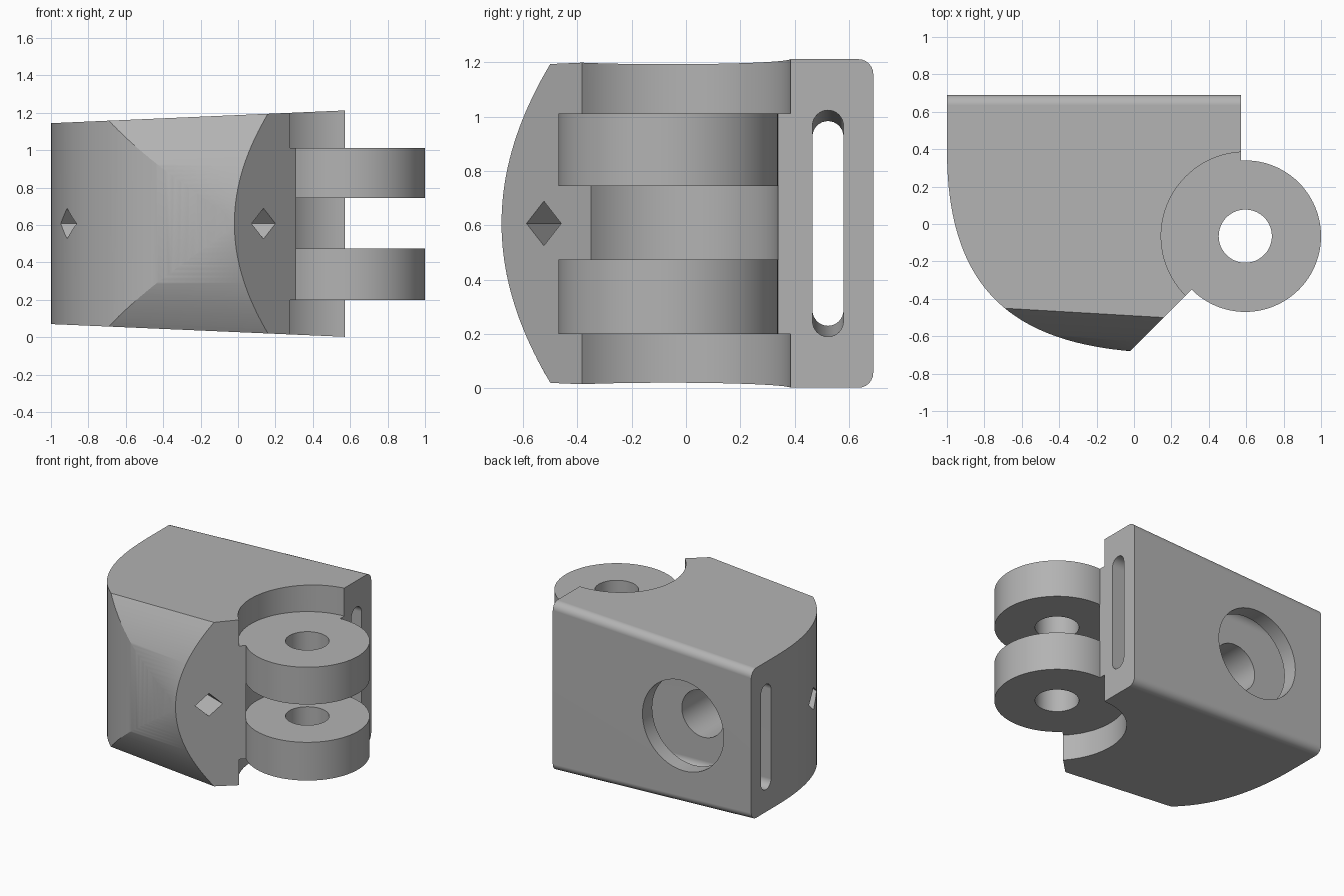
import bpy, bmesh
from math import sin, cos, pi
from mathutils import Vector
from mathutils.geometry import interpolate_bezier

cube = bpy.data.objects.get("Cube")
if cube:
    bpy.data.objects.remove(cube)

grey = bpy.data.materials.new("light grey")
grey.use_nodes = True
grey.diffuse_color = (0.45, 0.45, 0.45, 1)
grey.node_tree.nodes["Principled BSDF"].inputs["Base Color"].default_value = grey.diffuse_color

MID = 0.607          # height of the symmetry plane
BACK = 0.69
PIN = Vector((0.595, -0.065, 0))


def half_height(x):
    return 0.537 + 0.0433 * (x + 1)


def loft(name, start, end, bevel=None):
    """Closed solid between two matching loops of points."""
    bm = bmesh.new()
    a, b = [[bm.verts.new(p) for p in loop] for loop in (start, end)]
    n = len(a)
    bm.faces.new(a)
    bm.faces.new(b)
    for i in range(n):
        j = (i + 1) % n
        bm.faces.new((a[i], a[j], b[j], b[i]))
    if bevel:
        edges = [e for e in bm.edges if bevel(*e.verts)]
        bmesh.ops.bevel(bm, geom=edges, offset=0.055, segments=6, profile=0.5, affect='EDGES')
    bmesh.ops.recalc_face_normals(bm, faces=bm.faces)
    mesh = bpy.data.meshes.new(name)
    bm.to_mesh(mesh)
    bm.free()
    mesh.materials.append(grey)
    obj = bpy.data.objects.new(name, mesh)
    bpy.context.collection.objects.link(obj)
    return obj


def activate(obj):
    bpy.ops.object.select_all(action='DESELECT')
    obj.select_set(True)
    bpy.context.view_layer.objects.active = obj


def combine(obj, tool, operation='DIFFERENCE'):
    activate(obj)
    mod = obj.modifiers.new("cut", 'BOOLEAN')
    mod.object, mod.operation, mod.solver = tool, operation, 'EXACT'
    bpy.ops.object.modifier_apply(modifier=mod.name)
    bpy.data.objects.remove(tool)


def circle(centre, radius, u, v, count=96):
    return [Vector(centre) + radius * (cos(2 * pi * i / count) * Vector(u)
            + sin(2 * pi * i / count) * Vector(v)) for i in range(count)]


def upright_cylinder(name, radius, z0, z1):
    loops = [circle(PIN + Vector((0, 0, z)), radius, (1, 0, 0), (0, 1, 0)) for z in (z0, z1)]
    return loft(name, *loops)


def back_bore(name, radius, y0, y1):
    loops = [circle((-0.46, y, MID), radius, (1, 0, 0), (0, 0, 1), 64) for y in (y0, y1)]
    return loft(name, *loops)


# Body: plan outline with a curved front left side, tapering in height
curve = interpolate_bezier(Vector((-1, 0.40, 0)), Vector((-1, -0.30, 0)),
                           Vector((-0.70, -0.62, 0)), Vector((-0.02, -0.68, 0)), 40)
plan = [(-1, BACK)] + [(p.x, p.y) for p in curve] + [(0.573, -0.087), (0.573, BACK)]
body = loft("body",
            [(x, y, MID - half_height(x)) for x, y in plan],
            [(x, y, MID + half_height(x)) for x, y in plan],
            lambda p, q: min(p.co.y, q.co.y) > BACK - 0.01 and abs(p.co.x - q.co.x) > 1)


# Barrel shape that rounds the front face from top to bottom
def barrel_section(x):
    edge, h = -0.45 - 0.058 * (x + 0.7), half_height(x)
    steps = [1.15 * (i / 24 - 1) for i in range(49)]
    arc = [(x, edge - 0.19 * (1 - s * s), MID + s * h) for s in steps]
    return arc + [(x, 1.2, MID + 1.15 * h), (x, 1.2, MID - 1.15 * h)]


combine(body, loft("barrel", barrel_section(-1.2), barrel_section(0.8)), 'INTERSECT')

# Hinge pocket: tight around the rings, wider above and below them
combine(body, upright_cylinder("hinge_cut", 0.404, -0.2, 1.5))
combine(body, upright_cylinder("lower_pocket", 0.45, -0.2, 0.2))
combine(body, upright_cylinder("upper_pocket", 0.45, 1.012, 1.5))


# Strap slot running side to side, narrowing toward the right
def slot_section(x):
    reach, r = 0.375 + 0.0255 * (x + 1) - 0.055, 0.057
    points = []
    for i in range(34):
        side = 1 if i < 17 else -1
        a = pi * ((i % 17) / 16) + (0 if side == 1 else pi)
        points.append((x, 0.523 + r * cos(a), MID + side * reach + r * sin(a)))
    return points


combine(body, loft("slot_cut", slot_section(-1.1), slot_section(0.7)))

# Stepped bore in the back
combine(body, back_bore("wide_bore", 0.322, 0.8, 0.50))
combine(body, back_bore("narrow_bore", 0.167, 0.55, -0.1))

# Diamond tunnel through the front
start, end = Vector((0.14, -0.525, MID)), Vector((-0.91, -0.14, MID))
along = (end - start).normalized()
side = along.cross(Vector((0, 0, 1)))
loops = [circle(c, 0.082, side, (0, 0, 1), 4) for c in (start - along * 0.3, end + along * 0.3)]
combine(body, loft("tunnel_cut", *loops))

# Hinge rings
parts = [body]
for name, z0, z1 in (("lower_hinge_ring", 0.2, 0.474), ("upper_hinge_ring", 0.745, 1.012)):
    ring = upright_cylinder(name, 0.405, z0, z1)
    combine(ring, upright_cylinder("pin_hole", 0.142, z0 - 0.1, z1 + 0.1))
    parts.append(ring)

# Smooth curves, crisp edges
for obj in parts:
    activate(obj)
    bpy.ops.object.shade_smooth_by_angle(angle=0.45)
    mod = obj.modifiers.new("weighted normals", 'WEIGHTED_NORMAL')
    mod.keep_sharp = True
